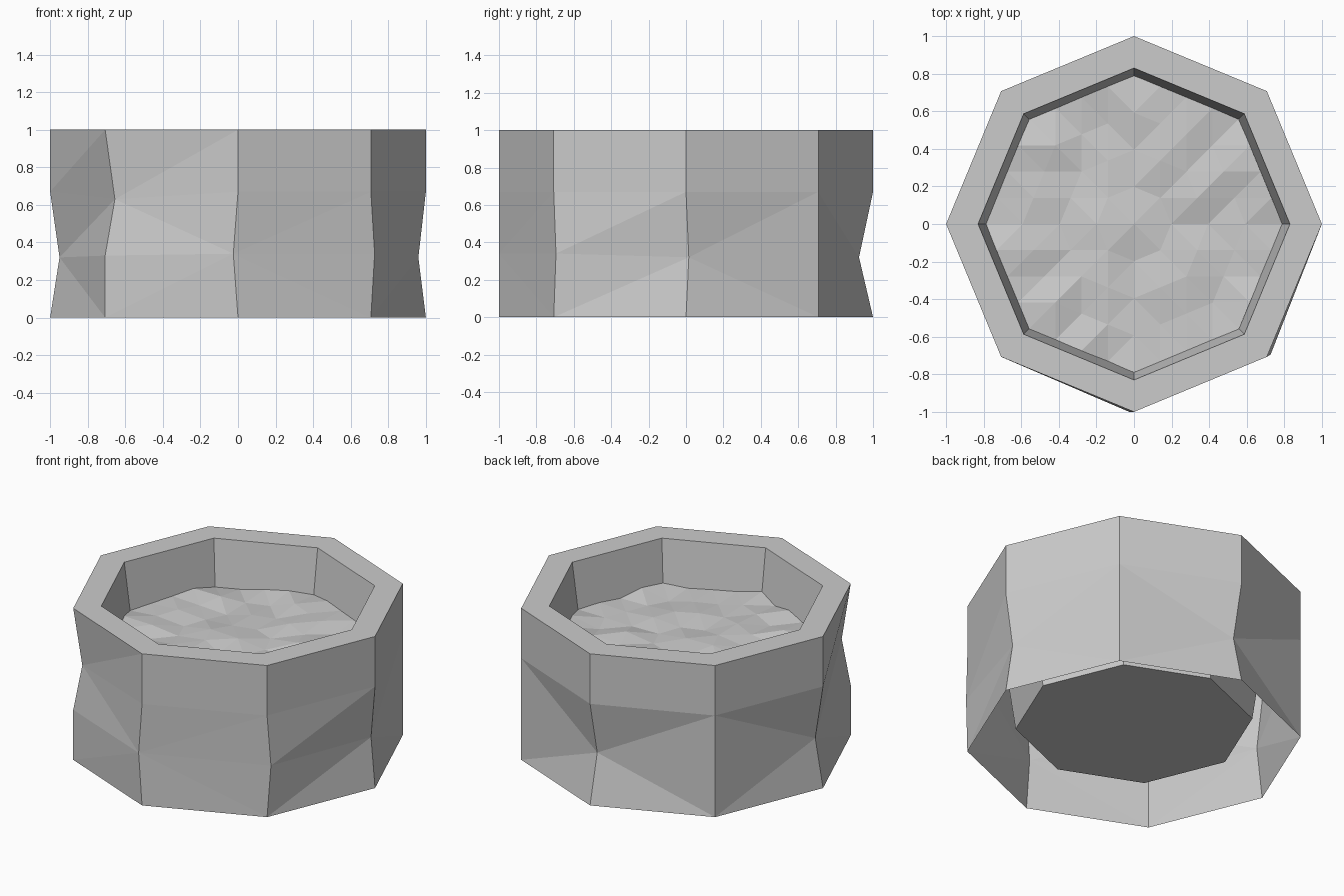
import bpy, bmesh, math, random

SIDES = 8
random.seed(4)

cube = bpy.data.objects.get("Cube")
if cube:
    bpy.data.objects.remove(cube)

GREY = (0.6, 0.6, 0.6, 1)
stone = bpy.data.materials.new("plain_grey")
stone.use_nodes = True
stone.diffuse_color = GREY
stone.node_tree.nodes["Principled BSDF"].inputs["Base Color"].default_value = GREY


def ring(bm, radius, z):
    """Octagon of vertices, the first on +x."""
    return [bm.verts.new((radius * math.cos(i * math.tau / SIDES),
                          radius * math.sin(i * math.tau / SIDES), z))
            for i in range(SIDES)]


def bridge(bm, low, high, slant=None):
    """Join two rings; slant picks the diagonal of each split panel."""
    for i in range(SIDES):
        j = (i + 1) % SIDES
        a, b, c, d = low[i], low[j], high[j], high[i]
        if slant is None:
            bm.faces.new((a, b, c, d))
        elif slant[i] == "/":
            bm.faces.new((a, b, c))
            bm.faces.new((a, c, d))
        else:
            bm.faces.new((a, b, d))
            bm.faces.new((b, c, d))


def finish(bm, name):
    mesh = bpy.data.meshes.new(name)
    bm.to_mesh(mesh)
    bm.free()
    mesh.materials.append(stone)
    obj = bpy.data.objects.new(name, mesh)
    bpy.context.scene.collection.objects.link(obj)


# Pot: chiselled outer wall, flat rim, tapered inner wall and raised floor
bm = bmesh.new()
base, lower, upper, top = [ring(bm, 1, z) for z in (0, 0.33, 0.67, 1)]
dents = {0: (-0.04, 0.015, -0.01), 2: (0, -0.075, -0.01),
         4: (0.05, 0.01, -0.01), 6: (-0.025, 0, 0.01), 7: (0.02, 0.012, 0.01)}
for i, shift in dents.items():
    for axis in range(3):
        lower[i].co[axis] += shift[axis]
upper[5].co.x += 0.052
upper[5].co.y += 0.02
upper[5].co.z -= 0.04
bridge(bm, base, lower, "\\/\\/\\/\\/")
bridge(bm, lower, upper, "/\\/\\/\\//")
bridge(bm, upper, top, "////////")
lip = ring(bm, 0.83, 1)
floor = ring(bm, 0.71, 0.14)
bridge(bm, top, lip)
bridge(bm, lip, floor)
bm.faces.new(floor[::-1])
finish(bm, "pot")

# Soil: triangle fan, subdivided and roughened
bm = bmesh.new()
edge = ring(bm, 0.79, 0.71)
centre = bm.verts.new((0, 0, 0.71))
for i in range(SIDES):
    bm.faces.new((centre, edge[i], edge[(i + 1) % SIDES]))
bmesh.ops.subdivide_edges(bm, edges=bm.edges[:], cuts=3, use_grid_fill=True)
for v in bm.verts:
    v.co.z += random.uniform(-0.02, 0.02)
bmesh.ops.triangulate(bm, faces=bm.faces[:])
finish(bm, "soil")
